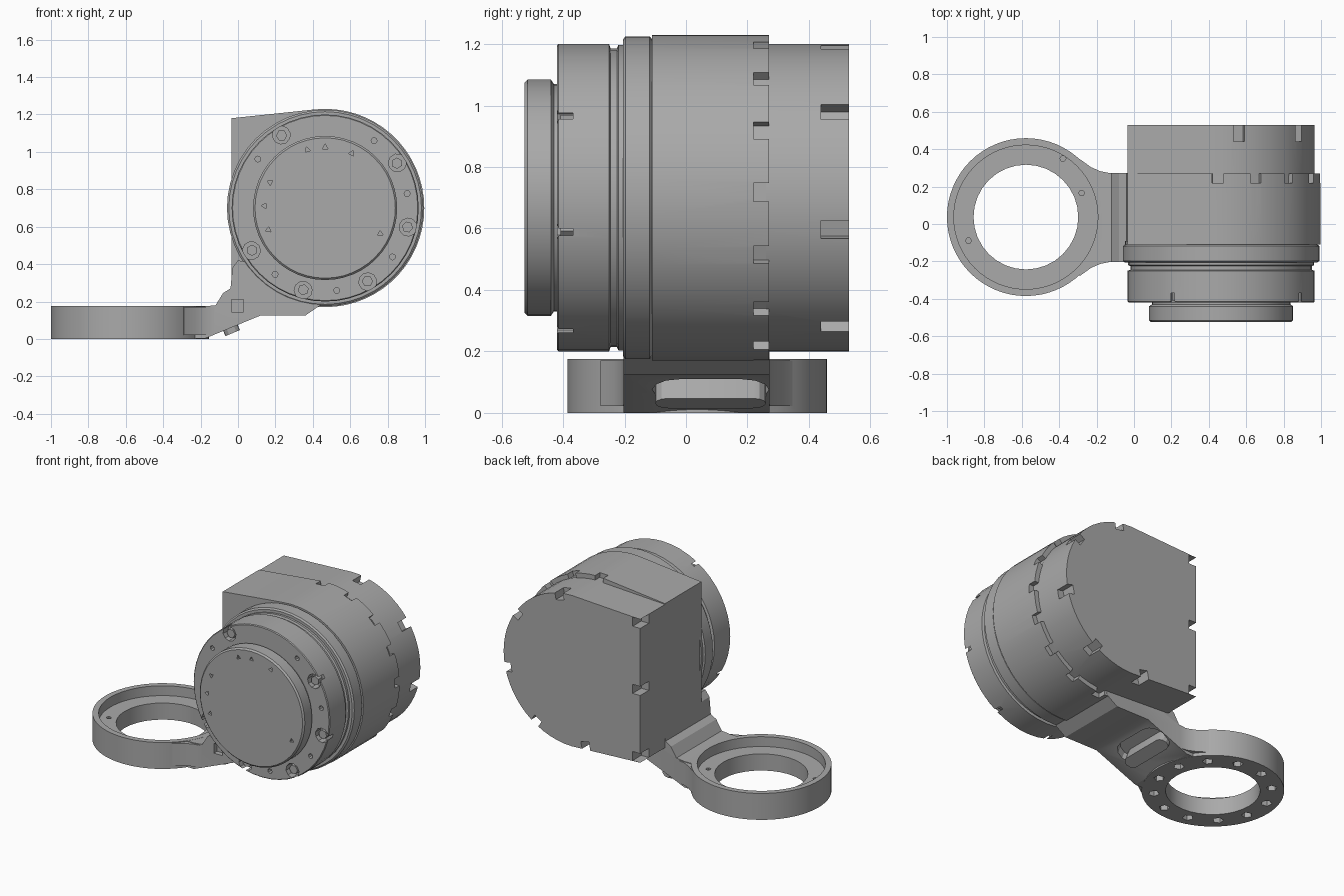
import bpy, bmesh, math
from mathutils import Matrix, Vector

if "Cube" in bpy.data.objects:
    bpy.data.objects.remove(bpy.data.objects["Cube"], do_unlink=True)

GREY = (0.4, 0.4, 0.4, 1)
mat = bpy.data.materials.new("machined grey")
mat.use_nodes = True
mat.diffuse_color = GREY
mat.node_tree.nodes["Principled BSDF"].inputs["Base Color"].default_value = GREY

CX, CZ = 0.466, 0.70        # drum axis, running along y
RX, RY = -0.578, 0.037      # clamp ring centre, axis along z


def polar(r, deg, cx=CX, cz=CZ):
    a = math.radians(deg)
    return (cx + r * math.cos(a), cz + r * math.sin(a))


def circle(cx, cy, r, n=48, turn=0):
    return [polar(r, turn + 360 * i / n, cx, cy) for i in range(n)]


def tooth(deg, r0, r1, w):
    """Rectangle in the x-z plane, reaching outward from the drum axis."""
    a = math.radians(deg)
    d, t = Vector((math.cos(a), math.sin(a))), Vector((-math.sin(a), math.cos(a)))
    c = Vector((CX, CZ))
    return [tuple(c + d * r + t * s) for r, s in ((r0, -w / 2), (r1, -w / 2), (r1, w / 2), (r0, w / 2))]


def build(name, prisms, axis="y"):
    """One object from prisms: (outline, start, end) along the given axis."""
    bm = bmesh.new()
    for pts, a, b in prisms:
        rows = []
        for h in (a, b):
            rows.append([bm.verts.new((p, h, q) if axis == "y" else (p, q, h)) for p, q in pts])
        n = len(pts)
        bm.faces.new(rows[0])
        bm.faces.new(rows[1][::-1])
        for i in range(n):
            j = (i + 1) % n
            bm.faces.new((rows[0][i], rows[1][i], rows[1][j], rows[0][j]))
    return finish(name, bm)


def lathe(name, profile, n=48):
    """Solid of revolution about the drum axis from (radius, y) pairs."""
    bm = bmesh.new()
    rows = []
    for r, y in profile:
        rows.append([bm.verts.new((x, y, z)) for x, z in circle(CX, CZ, r, n)])
    bm.faces.new(rows[0])
    bm.faces.new(rows[-1])
    for lo, hi in zip(rows, rows[1:]):
        for i in range(n):
            j = (i + 1) % n
            bm.faces.new((lo[i], hi[i], hi[j], lo[j]))
    return finish(name, bm)


def finish(name, bm):
    bmesh.ops.recalc_face_normals(bm, faces=bm.faces[:])
    me = bpy.data.meshes.new(name)
    bm.to_mesh(me)
    bm.free()
    me.materials.append(mat)
    ob = bpy.data.objects.new(name, me)
    bpy.context.collection.objects.link(ob)
    return ob


def combine(ob, tool, op="DIFFERENCE"):
    """Apply a boolean and remove the helper."""
    bpy.context.view_layer.objects.active = ob
    m = ob.modifiers.new("bool", "BOOLEAN")
    m.operation, m.object, m.solver = op, tool, "EXACT"
    bpy.ops.object.modifier_apply(modifier=m.name)
    bpy.data.objects.remove(tool, do_unlink=True)


def d_outline(r, corner):
    """Round on the +x side, squared off with a flat face on the -x side."""
    arc = [polar(r, 96 - 192 * i / 32) for i in range(33)]
    return arc + [(-0.035, CZ - corner), (-0.035, CZ + corner)]


# Front cap with small marks around its face
cap = lathe("front_cap", [(0.375, -0.525), (0.385, -0.515), (0.385, -0.44), (0.37, -0.43), (0.37, -0.41)])
combine(cap, build("cut", [(circle(*polar(0.325, a), 0.017, 3, a), -0.6, -0.51)
                           for a in (107, 90, 64, 155, 178, 201, -25)]))

# Front drum with a groove, bolt pockets and pin holes
drum = lathe("front_drum", [(0.495, -0.42), (0.50, -0.415), (0.50, -0.25), (0.485, -0.245),
                            (0.485, -0.225), (0.497, -0.22), (0.497, -0.19)])
BOLTS = (121, 32, -13, -60, -105, 210)
combine(drum, build("cut", [(circle(*polar(0.455, a), 0.048, 10, a), -0.5, -0.368) for a in BOLTS]
                    + [(circle(*polar(0.445, a), 0.016, 8), -0.5, -0.39)
                       for a in (144, 54, 10, -36, -82, -127)]))
build("drum_bolts", [(circle(*polar(0.452, a), 0.03, 6, a), -0.408, -0.36) for a in BOLTS])

# Collar between drum and body
lathe("collar", [(0.515, -0.205), (0.525, -0.197), (0.525, -0.118), (0.515, -0.11), (0.515, -0.09)])

# Main body with notches along its rear rim
body = build("main_body", [(d_outline(0.53, 0.48), -0.11, 0.27)])
combine(body, build("cut", [(tooth(92 - 22.5 * i, 0.497, 0.6, 0.06), 0.22, 0.3) for i in range(9)]))

# Rear housing with screw notches on the round rim and on the flat side
rear = build("rear_housing", [(d_outline(0.50, 0.475), 0.26, 0.53)])
slots = [(tooth(a, 0.455, 0.6, 0.06), 0.44, 0.6) for a in (79, 34, -12, -57, -102)]
for z in (0.255, 0.70, 1.145):
    slots.append(([(-0.1, z - 0.03), (0.02, z - 0.03), (0.02, z + 0.03), (-0.1, z + 0.03)], 0.44, 0.6))
combine(rear, build("cut", slots))

# Clamp ring joined to the bracket that carries the body
ring = build("clamp_ring_bracket", [(circle(RX, RY, 0.422, 64), 0.0, 0.175)], "z")
neck = [(-0.3, 0.001), (-0.18, 0.001), (0.12, 0.125), (0.36, 0.125), (0.44, 0.18), (0.4, 0.35),
        (0.0, 0.42), (-0.03, 0.38), (-0.04, 0.27), (-0.08, 0.245), (-0.12, 0.18), (-0.18, 0.174), (-0.3, 0.174)]
combine(ring, build("neck", [(neck, -0.203, 0.272)]), "UNION")
# Concave corners where the neck meets the ring
for s, y in ((1, 0.272), (-1, -0.203)):
    web = [(-0.33, y - s * 0.06), (-0.13, y - s * 0.06), (-0.13, y), (-0.18, y + s * 0.01),
           (-0.23, y + s * 0.032), (-0.29, y + s * 0.075)]
    combine(ring, build("web", [(web, 0.022, 0.17)], "z"), "UNION")
# Stepped bore, underside pockets and pin holes
combine(ring, build("cut", [(circle(RX, RY, 0.385, 64), 0.11, 0.3)], "z"))
combine(ring, build("cut", [(circle(RX, RY, 0.28, 32), -0.1, 0.2)], "z"))
combine(ring, build("cut", [(circle(*polar(0.35, 15 + 30 * i, RX, RY), 0.033, 5, 30 * i), -0.1, 0.04)
                            for i in range(12)], "z"))
combine(ring, build("cut", [(circle(*p, 0.016, 6), 0.03, 0.2)
                            for p in ((-0.38, 0.35), (-0.28, 0.165), (-0.885, -0.09))], "z"))
# Square recess on the bracket front
combine(ring, build("cut", [([(-0.035, 0.145), (0.03, 0.145), (0.03, 0.21), (-0.035, 0.21)], -0.3, -0.17)]))


def slanted(name, u, half_len, w, z0, z1):
    """Round-ended bar lying in the sloped underside of the neck."""
    ends = [(w * math.cos(math.radians(t)), half_len - w + w * math.sin(math.radians(t))) for t in range(0, 181, 30)]
    ob = build(name, [(ends + [(-x, -y) for x, y in ends], z0, z1)], "z")
    ob.data.transform(Matrix.Translation((-0.03 + u, 0.08, 0.063 + u * 0.413))
                      @ Matrix.Rotation(math.radians(-22.5), 4, "Y"))
    return ob


combine(ring, slanted("cut", 0.03, 0.19, 0.09, -0.08, 0.05))
slanted("clamp_bar", -0.01, 0.18, 0.042, -0.03, 0.06)

# Smooth round surfaces, keep edges crisp
for ob in list(bpy.context.collection.objects):
    if ob.type == "MESH" and ob.data.materials and ob.data.materials[0] == mat:
        bpy.ops.object.select_all(action="DESELECT")
        ob.select_set(True)
        bpy.context.view_layer.objects.active = ob
        bpy.ops.object.shade_smooth_by_angle(angle=math.radians(25))
